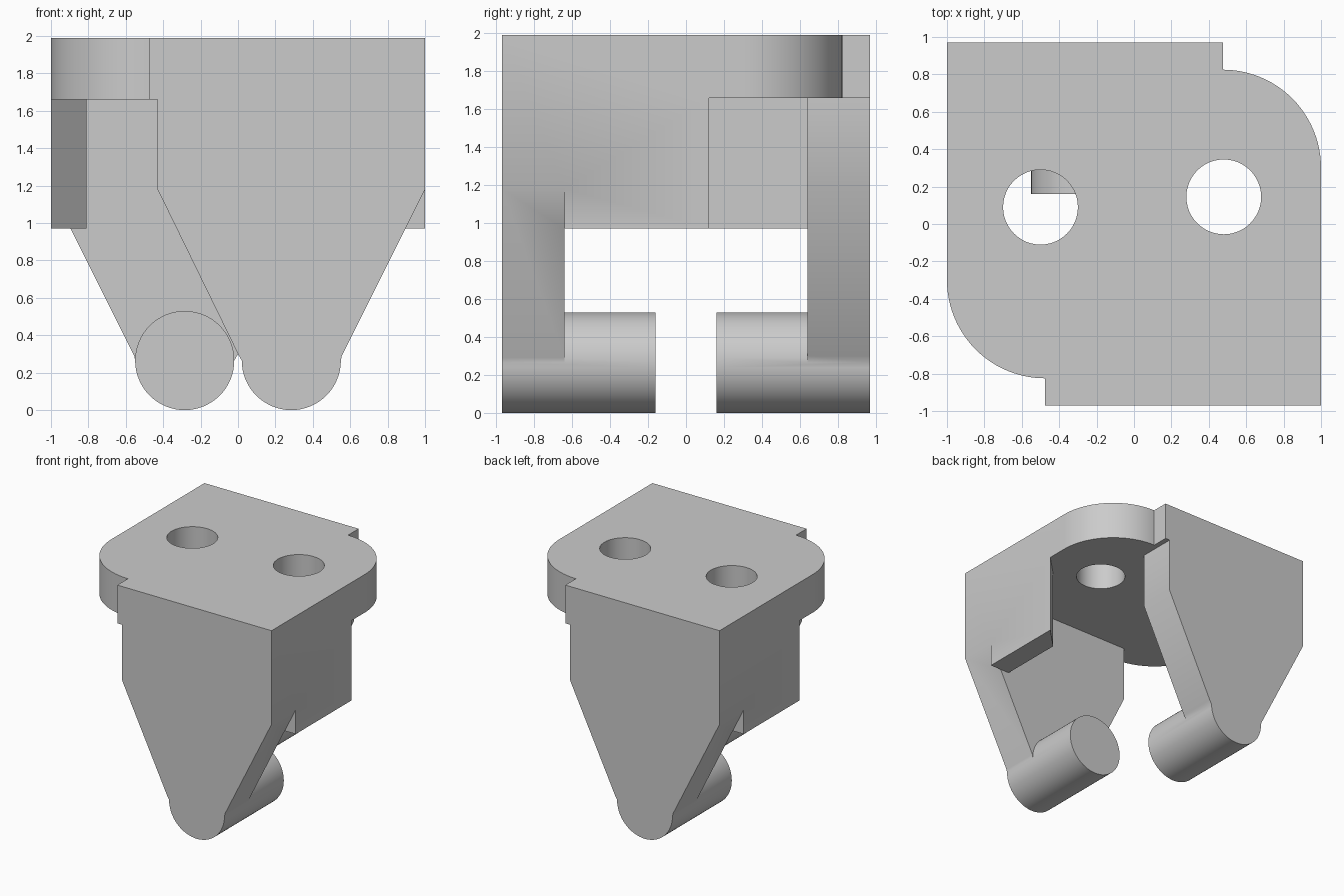
import bpy, bmesh
from math import pi, cos, sin
from mathutils import Matrix

cube = bpy.data.objects.get("Cube")
if cube:
    bpy.data.objects.remove(cube)

grey = bpy.data.materials.new("plain grey")
grey.use_nodes = True
colour = (0.6, 0.6, 0.6, 1)
grey.diffuse_color = colour
grey.node_tree.nodes["Principled BSDF"].inputs["Base Color"].default_value = colour


def arc(cx, cy, r, start, end, steps):
    angles = [start + (end - start) * i / steps for i in range(steps + 1)]
    return [(cx + r * cos(a), cy + r * sin(a)) for a in angles]


def prism(name, outline, low, high, upright=False, turned=False):
    """Extrude an outline along z, or along y when upright; turned spins it half round z."""
    bm = bmesh.new()
    place = (lambda a, b, c: (a, c, b)) if upright else (lambda a, b, c: (a, b, c))
    face = bm.faces.new([bm.verts.new(place(a, b, low)) for a, b in outline])
    moved = bmesh.ops.extrude_face_region(bm, geom=[face])["geom"]
    bmesh.ops.translate(bm, vec=place(0, 0, high - low),
                        verts=[v for v in moved if isinstance(v, bmesh.types.BMVert)])
    if turned:
        bmesh.ops.transform(bm, matrix=Matrix.Rotation(pi, 4, "Z"), verts=bm.verts)
    bmesh.ops.recalc_face_normals(bm, faces=bm.faces)
    mesh = bpy.data.meshes.new(name)
    bm.to_mesh(mesh)
    bm.free()
    mesh.materials.append(grey)
    obj = bpy.data.objects.new(name, mesh)
    bpy.context.collection.objects.link(obj)
    return obj


def combine(body, tool, operation):
    mod = body.modifiers.new(operation.lower(), "BOOLEAN")
    mod.operation, mod.solver, mod.object = operation, "EXACT", tool
    bpy.context.view_layer.objects.active = body
    bpy.ops.object.modifier_apply(modifier=mod.name)
    bpy.data.objects.remove(tool)


# Top plate: two opposite corners rounded behind a small step
half = [(-1, 0.97), (0.475, 0.97), (0.475, 0.825)] + arc(0.475, 0.3, 0.525, pi / 2, 0, 24)
body = prism("clamp_body", half + [(-x, -y) for x, y in half], 1.66, 1.99)

# Bolt holes
for x, y in ((-0.5, 0.09), (0.48, 0.145)):
    combine(body, prism("hole_cutter", arc(x, y, 0.2, 0, 2 * pi, 48)[:-1], 1.5, 2.1), "DIFFERENCE")

# Tapered jaw, side wall with slanted end, and round pin, on both sides
jaw = [(-0.43, 1.66), (1, 1.66), (1, 1.18), (0.555, 0.29)]
jaw += arc(0.285, 0.265, 0.265, 0, -pi, 32) + [(0, 0.3), (-0.43, 1.18)]
wall = [(1, -0.64), (1, 0.12), (0.81, -0.07), (0.81, -0.64)]
pin = arc(0.285, 0.265, 0.265, 0, -2 * pi, 64)[:-1]
for turned in (False, True):
    combine(body, prism("jaw", jaw, -0.97, -0.64, True, turned), "UNION")
    combine(body, prism("side_wall", wall, 0.97, 1.66, False, turned), "UNION")
    combine(body, prism("pin", pin, -0.64, -0.16, True, turned), "UNION")

# Clean flat faces, smooth curves
bm = bmesh.new()
bm.from_mesh(body.data)
bmesh.ops.remove_doubles(bm, verts=bm.verts, dist=0.0001)
bmesh.ops.dissolve_limit(bm, angle_limit=0.01, verts=bm.verts, edges=bm.edges)
bm.to_mesh(body.data)
bm.free()
body.select_set(True)
bpy.context.view_layer.objects.active = body
bpy.ops.object.shade_smooth_by_angle(angle=pi / 6)
